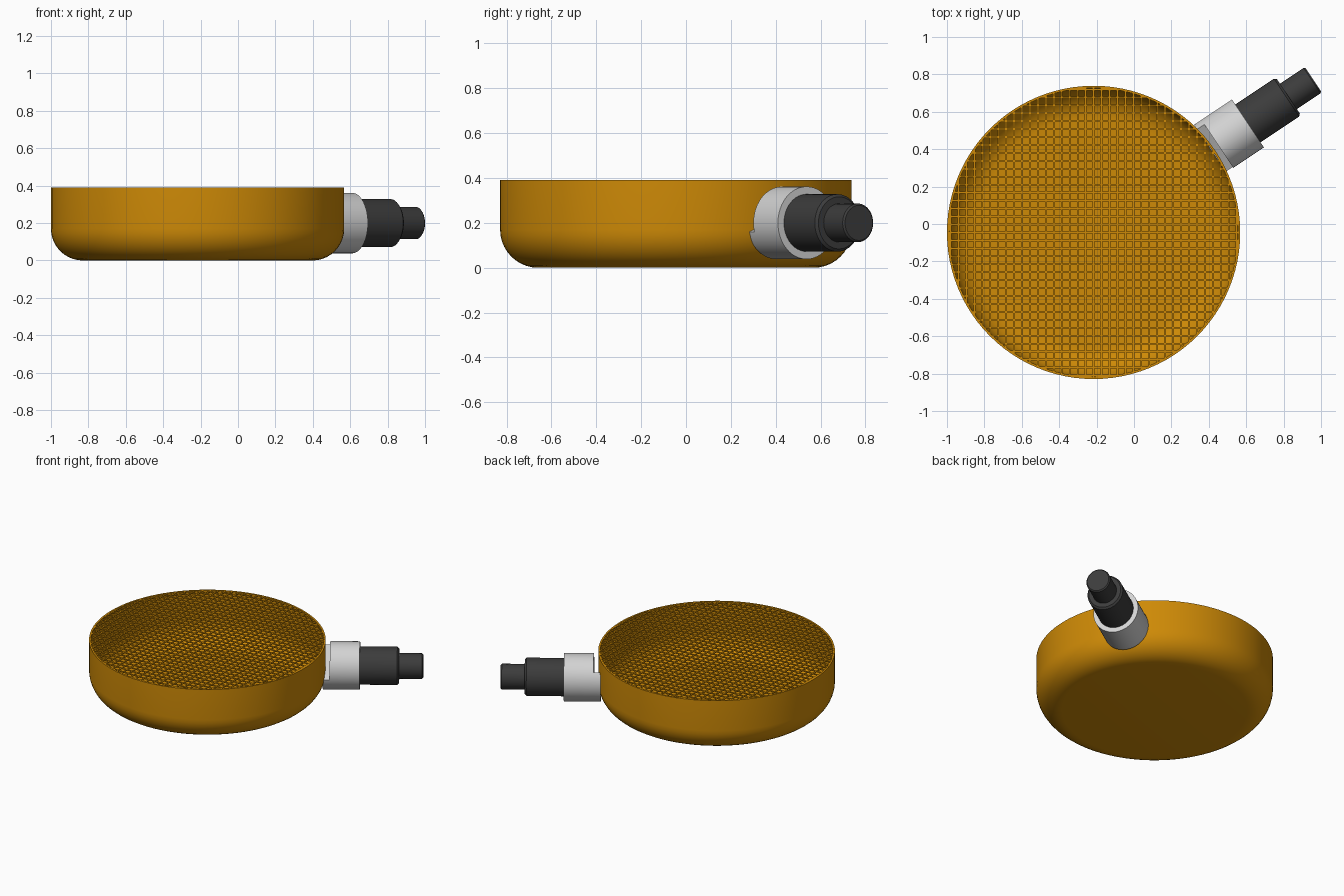
import bpy, bmesh, math
from mathutils import Vector, Matrix

cube = bpy.data.objects.get("Cube")
if cube:
    bpy.data.objects.remove(cube)


def material(name, rgb):
    m = bpy.data.materials.new(name)
    m.use_nodes = True
    m.diffuse_color = (*rgb, 1)
    m.node_tree.nodes["Principled BSDF"].inputs["Base Color"].default_value = (*rgb, 1)
    return m


AMBER = material("amber", (0.62, 0.255, 0.002))
LIGHT = material("light_grey", (0.65, 0.65, 0.65))
DARK = material("charcoal", (0.045, 0.045, 0.045))

CENTRE = Vector((-0.216, -0.045, 0))
RADIUS = 0.784
ANGLE = math.radians(33.7)
AXIS_Z = 0.2


def finish(bm, name, mat, smooth=True):
    bmesh.ops.recalc_face_normals(bm, faces=bm.faces)
    mesh = bpy.data.meshes.new(name)
    bm.to_mesh(mesh)
    bm.free()
    mesh.materials.append(mat)
    ob = bpy.data.objects.new(name, mesh)
    bpy.context.collection.objects.link(ob)
    if smooth:
        bpy.ops.object.select_all(action="DESELECT")
        bpy.context.view_layer.objects.active = ob
        ob.select_set(True)
        bpy.ops.object.shade_smooth_by_angle(angle=math.radians(35))
    return ob


def revolve(profile, steps):
    """Spin (radius, height) points about z."""
    bm = bmesh.new()
    verts = [bm.verts.new((r, 0, z)) for r, z in profile]
    edges = [bm.edges.new(pair) for pair in zip(verts, verts[1:])]
    bmesh.ops.spin(bm, geom=verts + edges, axis=(0, 0, 1), cent=(0, 0, 0),
                   angle=math.tau, steps=steps)
    bmesh.ops.remove_doubles(bm, verts=bm.verts, dist=0.0001)
    return bm


def fillet(r_out, z_low, radius):
    """Rounded lower corner from the base out to the wall."""
    return [(r_out - radius + radius * math.sin(a), z_low + radius - radius * math.cos(a))
            for a in (math.pi / 2 * i / 10 for i in range(11))]


# Shallow round bowl with a thin wall
WALL = 0.012
TOP = 0.382
profile = [(0, 0)] + fillet(RADIUS, 0, 0.17) + [(RADIUS, TOP), (RADIUS - WALL, TOP)]
profile += fillet(RADIUS - WALL, WALL, 0.16)[::-1] + [(0, WALL)]
bm = revolve(profile, 96)
bm.transform(Matrix.Translation(CENTRE))
finish(bm, "bowl", AMBER)

# Thin rim ring that holds the mesh
bm = revolve([(RADIUS - WALL, TOP), (RADIUS, TOP), (RADIUS, TOP + 0.009),
              (RADIUS - WALL, TOP + 0.009), (RADIUS - WALL, TOP)], 96)
bm.transform(Matrix.Translation(CENTRE))
finish(bm, "mesh_rim", AMBER)

# Wire mesh: two crossing layers of bars trimmed to the circle
PITCH, WIDTH = 0.0425, 0.01
bm = bmesh.new()
count = int(RADIUS / PITCH)
for turn, z in ((0, TOP + 0.002), (math.pi / 2, TOP + 0.005)):
    for i in range(-count, count + 1):
        u = i * PITCH
        half = math.sqrt((RADIUS - 0.006) ** 2 - u * u)
        place = (Matrix.Translation(CENTRE + Vector((0, 0, z))) @ Matrix.Rotation(turn, 4, "Z")
                 @ Matrix.Translation((0, u, 0)) @ Matrix.Diagonal((2 * half, WIDTH, 0.006, 1)))
        bmesh.ops.create_cube(bm, size=1, matrix=place)
finish(bm, "wire_mesh", AMBER, smooth=False)

# Handle frame: local z runs outward along the handle, local x points down;
# the handle sits slightly off the bowl's centre line and is a little narrower than tall
OUTWARD = (Matrix.Translation(CENTRE + Vector((0, 0, AXIS_Z)))
           @ Matrix.Rotation(ANGLE, 4, "Z") @ Matrix.Translation((0, 0.027, 0))
           @ Matrix.Rotation(math.pi / 2, 4, "Y") @ Matrix.Diagonal((1, 0.95, 1, 1)))


def barrel(name, mat, radius, start, end, bevel=0.0, clip=False):
    bm = revolve([(0, start), (radius, start), (radius, end - bevel),
                  (radius - bevel, end), (0, end)], 48)
    if clip:
        # Slice off the upper front half with a tilted plane
        tilt = math.radians(25)
        normal = Vector((-math.cos(tilt), -math.sin(tilt), 0))
        cut = bmesh.ops.bisect_plane(bm, geom=bm.verts[:] + bm.edges[:] + bm.faces[:],
                                     plane_co=normal * 0.03, plane_no=normal, clear_outer=True)
        rim = [e for e in cut["geom_cut"] if isinstance(e, bmesh.types.BMEdge)]
        bmesh.ops.holes_fill(bm, edges=rim)
    bm.transform(OUTWARD)
    finish(bm, name, mat)


barrel("collar_base", LIGHT, 0.162, 0.766, 0.815, clip=True)
barrel("collar", LIGHT, 0.162, 0.813, 1.01)
barrel("grip", DARK, 0.128, 1.0, 1.27, bevel=0.012)
barrel("grip_tip", DARK, 0.086, 1.26, 1.43, bevel=0.008)
